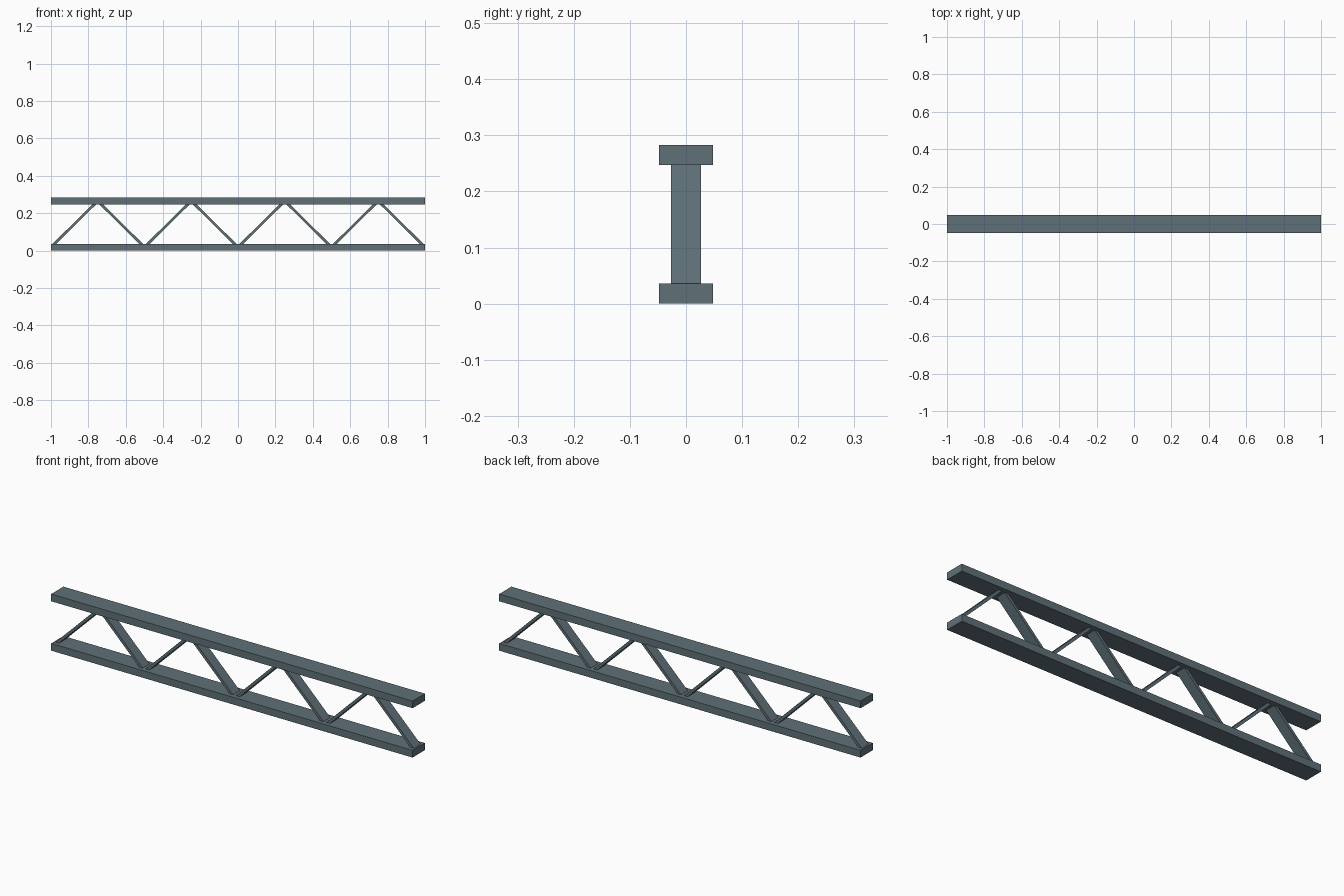
import bpy, math
from mathutils import Matrix, Vector

if "Cube" in bpy.data.objects:
    bpy.data.objects.remove(bpy.data.objects["Cube"])

steel = bpy.data.materials.new("slate_grey_steel")
steel.diffuse_color = (0.115, 0.165, 0.19, 1)
steel.use_nodes = True
steel.node_tree.nodes["Principled BSDF"].inputs["Base Color"].default_value = steel.diffuse_color

LENGTH, HEIGHT = 2.0, 0.283
CHORD_W, CHORD_H = 0.097, 0.036
WEB_W, WEB_T = 0.054, 0.014
BAYS = 4


def box(name, size, loc, pitch=0.0):
    bpy.ops.mesh.primitive_cube_add(size=1, location=loc)
    ob = bpy.context.object
    ob.name = name
    ob.data.transform(Matrix.Rotation(pitch, 4, 'Y') @ Matrix.Diagonal((*size, 1)))
    ob.data.materials.append(steel)
    return ob


# Horizontal chords
z_low, z_high = CHORD_H / 2, HEIGHT - CHORD_H / 2
box("bottom_chord", (LENGTH, CHORD_W, CHORD_H), (0, 0, z_low))
box("top_chord", (LENGTH, CHORD_W, CHORD_H), (0, 0, z_high))

# Zigzag web of flat diagonal bars, ends buried just inside the chords
half = LENGTH / BAYS / 2
for i in range(BAYS * 2):
    rising = i % 2 == 0
    x0 = -LENGTH / 2 + i * half
    a = Vector((x0, 0, z_low if rising else z_high))
    b = Vector((x0 + half, 0, z_high if rising else z_low))
    d = b - a
    box(f"web_diagonal_{i + 1}", (d.length - 0.024, WEB_W, WEB_T),
        (a + b) / 2, -math.atan2(d.z, d.x))
